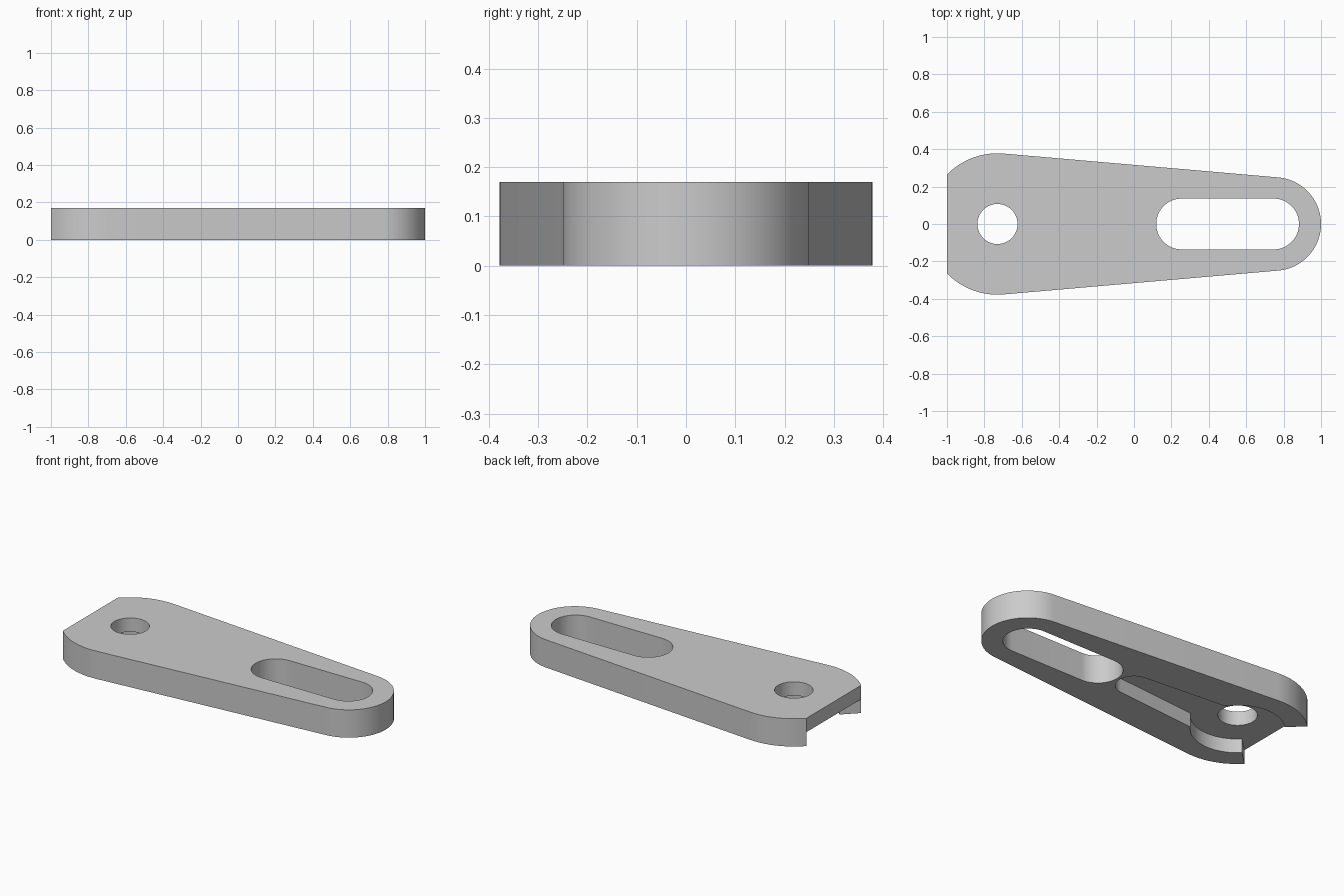
import bpy
import bmesh
from math import acos, cos, sin, pi, radians

if "Cube" in bpy.data.objects:
    bpy.data.objects.remove(bpy.data.objects["Cube"], do_unlink=True)

THICK, FLOOR = 0.17, 0.085      # plate thickness, height of the underside recess
PIVOT = -0.73                   # x of the round hole
R_BIG = 0.378                   # outer radius around the hole

grey = bpy.data.materials.new("plain grey")
grey.use_nodes = True
grey.diffuse_color = (0.6, 0.6, 0.6, 1)
grey.node_tree.nodes["Principled BSDF"].inputs["Base Color"].default_value = (0.6, 0.6, 0.6, 1)


def arc(x, r, start, end, steps):
    return [(x + r * cos(start + (end - start) * i / steps),
             r * sin(start + (end - start) * i / steps)) for i in range(steps + 1)]


def tapered_slot(x1, r1, x2, r2):
    """Outline of two circles joined by their tangents."""
    a = acos((r1 - r2) / (x2 - x1))
    return arc(x2, r2, -a, a, 40) + arc(x1, r1, a, 2 * pi - a, 40)


def circle(x, r):
    return arc(x, r, 0, 2 * pi, 80)[:-1]


def prism(name, outline, z0, z1):
    bm = bmesh.new()
    face = bm.faces.new([bm.verts.new((x, y, z0)) for x, y in outline])
    top = bmesh.ops.extrude_face_region(bm, geom=[face])["geom"]
    for v in top:
        if isinstance(v, bmesh.types.BMVert):
            v.co.z = z1
    bmesh.ops.recalc_face_normals(bm, faces=bm.faces)
    mesh = bpy.data.meshes.new(name)
    bm.to_mesh(mesh)
    bm.free()
    mesh.materials.append(grey)
    obj = bpy.data.objects.new(name, mesh)
    bpy.context.collection.objects.link(obj)
    return obj


# Tapered plate
plate = prism("slotted_plate", tapered_slot(PIVOT, R_BIG, 0.75, 0.25), 0, THICK)

# Radial wedge that opens the recess at the straight end
wx, wy = 0.27 * 1.6, 0.2645 * 1.6
wedge = [(PIVOT, 0), (PIVOT - wx, wy), (PIVOT - wx, -wy)]

cutters = [
    prism("end_cutter", [(-1.5, -1), (-1, -1), (-1, 1), (-1.5, 1)], -1, 1),
    prism("hole_cutter", circle(PIVOT, 0.107), -1, 1),
    prism("slot_cutter", tapered_slot(0.255, 0.136, 0.746, 0.136), -1, 1),
    prism("round_recess_cutter", circle(PIVOT, 0.256), -1, FLOOR),
    prism("channel_cutter", tapered_slot(PIVOT, 0.163, 0, 0.101), -1, FLOOR),
    prism("wedge_cutter", wedge, -1, FLOOR),
]
for cutter in cutters:
    cutter.hide_render = True
    mod = plate.modifiers.new(cutter.name, 'BOOLEAN')
    mod.operation = 'DIFFERENCE'
    mod.solver = 'EXACT'
    mod.object = cutter

# Bake the cuts and drop the cutters
graph = bpy.context.evaluated_depsgraph_get()
baked = bpy.data.meshes.new_from_object(plate.evaluated_get(graph))
plate.modifiers.clear()
plate.data = baked
for cutter in cutters:
    bpy.data.objects.remove(cutter, do_unlink=True)

bpy.ops.object.select_all(action='DESELECT')
plate.select_set(True)
bpy.context.view_layer.objects.active = plate
bpy.ops.object.shade_smooth_by_angle(angle=radians(30))
